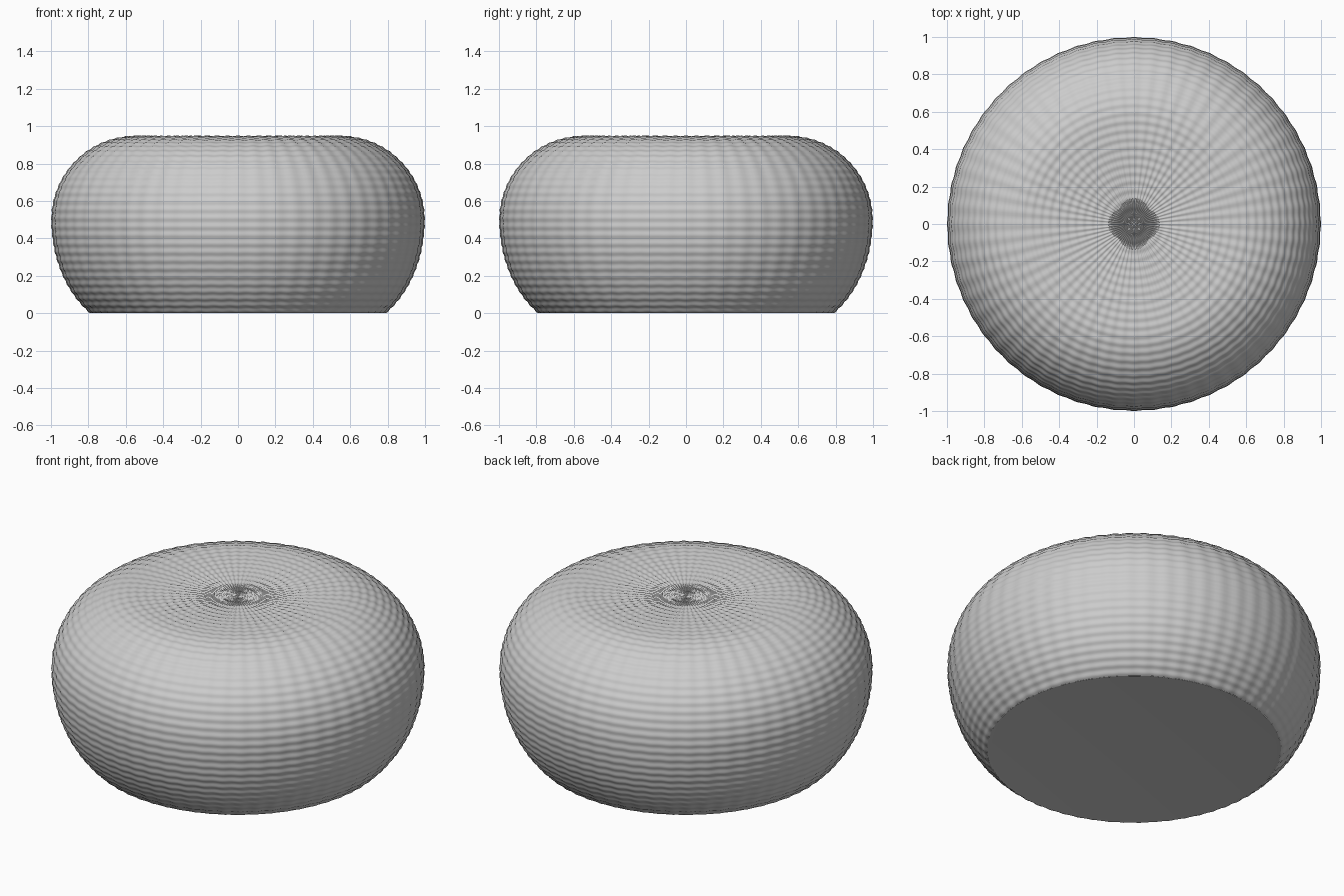
import bpy, bmesh, math

cube = bpy.data.objects.get("Cube")
if cube:
    bpy.data.objects.remove(cube, do_unlink=True)

RIBS = 60         # vertical ribs around the pouf
PITCH = 0.046     # spacing of the horizontal rows
RIB_BUMP = 0.002
ROW_BUMP = 0.002

fabric = bpy.data.materials.new("grey_fabric")
fabric.use_nodes = True
grey = (0.6, 0.6, 0.6, 1)
fabric.diffuse_color = grey
fabric.node_tree.nodes["Principled BSDF"].inputs["Base Color"].default_value = grey


def outline():
    """Dense (radius, height) outline from the top centre to the bottom rim."""
    pts = []
    for i in range(120):                      # shallow dished top
        t = i / 120
        pts.append((0.55 * t, 0.926 + 0.01 * (1 - math.cos(math.pi * t))))
    for i in range(301):                      # rounded side, cut off at the floor
        a = math.radians(90 - 148 * i / 300)
        rise = 0.446 if a > 0 else 0.59
        pts.append((0.55 + 0.446 * math.cos(a), 0.5 + rise * math.sin(a)))
    return pts


def resample(pts, step):
    """Evenly spaced (radius, height, normal r, normal z, length) samples."""
    run = [0.0]
    for p, q in zip(pts, pts[1:]):
        run.append(run[-1] + math.dist(p, q))
    count = round(run[-1] / step)
    samples, k = [], 0
    for i in range(count + 1):
        s = run[-1] * i / count
        while k < len(pts) - 2 and run[k + 1] < s:
            k += 1
        (r0, z0), (r1, z1) = pts[k], pts[k + 1]
        d = run[k + 1] - run[k]
        f = (s - run[k]) / d
        samples.append((r0 + (r1 - r0) * f, z0 + (z1 - z0) * f,
                        (z0 - z1) / d, (r1 - r0) / d, s))
    return samples


def revolve(name, rows, sides, place, flip=False):
    """Sweep rows round the z axis; the first row closes to a pole."""
    bm = bmesh.new()
    pole = bm.verts.new(place(rows[0], 0))
    rings = [[bm.verts.new(place(row, math.tau * j / sides)) for j in range(sides)]
             for row in rows[1:]]
    for j in range(sides):
        n = (j + 1) % sides
        bm.faces.new((pole, rings[0][j], rings[0][n]))
        for a, b in zip(rings, rings[1:]):
            bm.faces.new((a[j], b[j], b[n], a[n]))
    if flip:
        bmesh.ops.reverse_faces(bm, faces=bm.faces[:])
    mesh = bpy.data.meshes.new(name)
    bm.to_mesh(mesh)
    bm.free()
    mesh.materials.append(fabric)
    mesh.shade_smooth()
    obj = bpy.data.objects.new(name, mesh)
    bpy.context.collection.objects.link(obj)


def ribbed(row, angle):
    r, z, nr, nz, s = row
    fade = min(1, r / 0.06)
    d = ROW_BUMP * math.cos(math.tau * s / PITCH)
    d += RIB_BUMP * fade * math.cos(RIBS * angle)
    r += nr * d
    return (r * math.cos(angle), r * math.sin(angle), max(0, z + nz * d))


def plain(row, angle):
    r, z = row
    return (r * math.cos(angle), r * math.sin(angle), z)


# Ribbed outer cover
revolve("outer_cover", resample(outline(), PITCH / 6), RIBS * 6, ribbed)

# Smooth flat underside closing the cover at the floor
underside = [(0, 0.002), (0.765, 0.002), (0.786, 0.0)]
revolve("underside", underside, 120, plain, flip=True)
